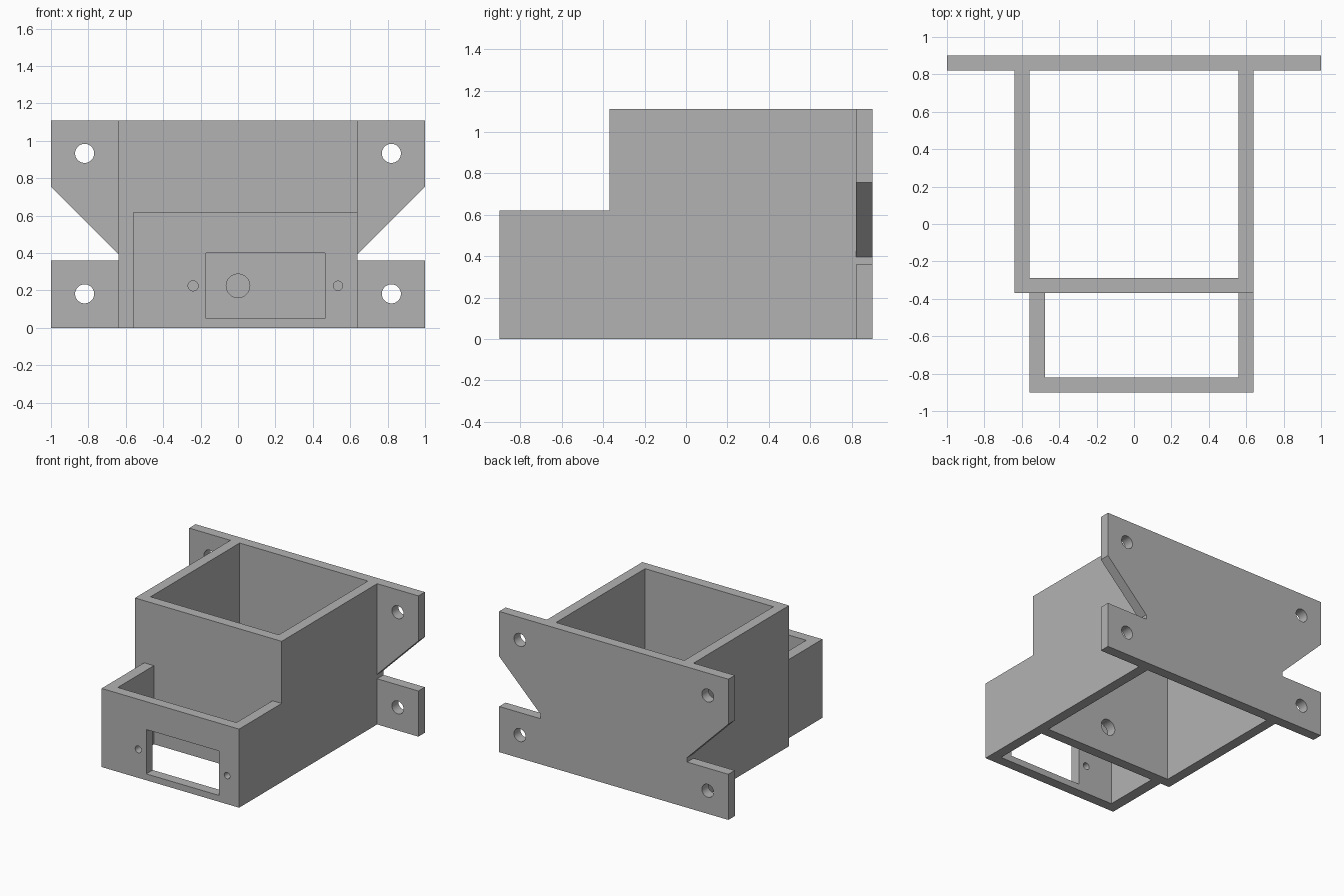
import bpy
import bmesh
from math import cos, sin, pi, radians

cube = bpy.data.objects.get("Cube")
if cube:
    bpy.data.objects.remove(cube, do_unlink=True)

HEIGHT, LOW = 1.11, 0.62      # main box and front tray heights
BACK, PLATE = 0.90, 0.82      # mounting plate faces
MID_FRONT, MID_BACK = -0.37, -0.29
FRONT, FRONT_IN = -0.90, -0.82
OUT, IN = 0.64, 0.56          # side wall faces

grey = bpy.data.materials.new("plain grey")
grey.use_nodes = True
colour = (0.45, 0.45, 0.45, 1)
grey.diffuse_color = colour
grey.node_tree.nodes["Principled BSDF"].inputs["Base Color"].default_value = colour


def prism(name, outline, y0, y1):
    """Extrude an x-z outline along y."""
    bm = bmesh.new()
    face = bm.faces.new([bm.verts.new((x, y0, z)) for x, z in outline])
    ext = bmesh.ops.extrude_face_region(bm, geom=[face])
    moved = [v for v in ext["geom"] if isinstance(v, bmesh.types.BMVert)]
    bmesh.ops.translate(bm, vec=(0, y1 - y0, 0), verts=moved)
    bmesh.ops.recalc_face_normals(bm, faces=bm.faces)
    mesh = bpy.data.meshes.new(name)
    bm.to_mesh(mesh)
    bm.free()
    mesh.materials.append(grey)
    obj = bpy.data.objects.new(name, mesh)
    bpy.context.collection.objects.link(obj)
    return obj


def box(name, x0, x1, y0, y1, z0, z1):
    return prism(name, [(x0, z0), (x1, z0), (x1, z1), (x0, z1)], y0, y1)


def bore(x, z, r, y0, y1):
    n = 40
    ring = [(x + r * cos(2 * pi * i / n), z + r * sin(2 * pi * i / n)) for i in range(n)]
    return prism("bore", ring, y0, y1)


def combine(target, tool, operation):
    mod = target.modifiers.new(operation.lower(), "BOOLEAN")
    mod.operation, mod.solver, mod.object = operation, "EXACT", tool
    bpy.context.view_layer.objects.active = target
    bpy.ops.object.modifier_apply(modifier=mod.name)
    bpy.data.objects.remove(tool, do_unlink=True)


# Mounting plate with notched ears
half = [(1, 0), (1, 0.36), (OUT, 0.36), (OUT, 0.395), (1, 0.755), (1, HEIGHT)]
outline = half + [(-x, z) for x, z in reversed(half)]
bracket = prism("mounting_bracket", outline, PLATE, BACK)

# Main box and front tray, merged into one printed body
combine(bracket, box("main_box", -OUT, OUT, MID_FRONT, 0.86, 0, HEIGHT), "UNION")
combine(bracket, box("front_tray", -IN, OUT, FRONT, -0.33, 0, LOW), "UNION")

# Open cavities through top and bottom
combine(bracket, box("main_cavity", -IN, IN, MID_BACK, PLATE, -1, 2), "DIFFERENCE")
combine(bracket, box("tray_cavity", -0.475, IN, FRONT_IN, MID_FRONT, -1, 2), "DIFFERENCE")

# Front window
combine(bracket, box("window", -0.17, 0.465, -1, -0.7, 0.05, 0.40), "DIFFERENCE")

# Window screw holes, shaft hole and mounting bolt holes
holes = [(-0.24, 0.225, 0.027, -1, -0.7),
         (0.535, 0.225, 0.025, -1, -0.7),
         (0, 0.225, 0.063, -0.5, -0.1)]
holes += [(x, z, 0.051, 0.7, 1) for x in (-0.82, 0.82) for z in (0.182, 0.933)]
for hole in holes:
    combine(bracket, bore(*hole), "DIFFERENCE")

bpy.ops.object.select_all(action="DESELECT")
bracket.select_set(True)
bpy.context.view_layer.objects.active = bracket
bpy.ops.object.shade_smooth_by_angle(angle=radians(30))
